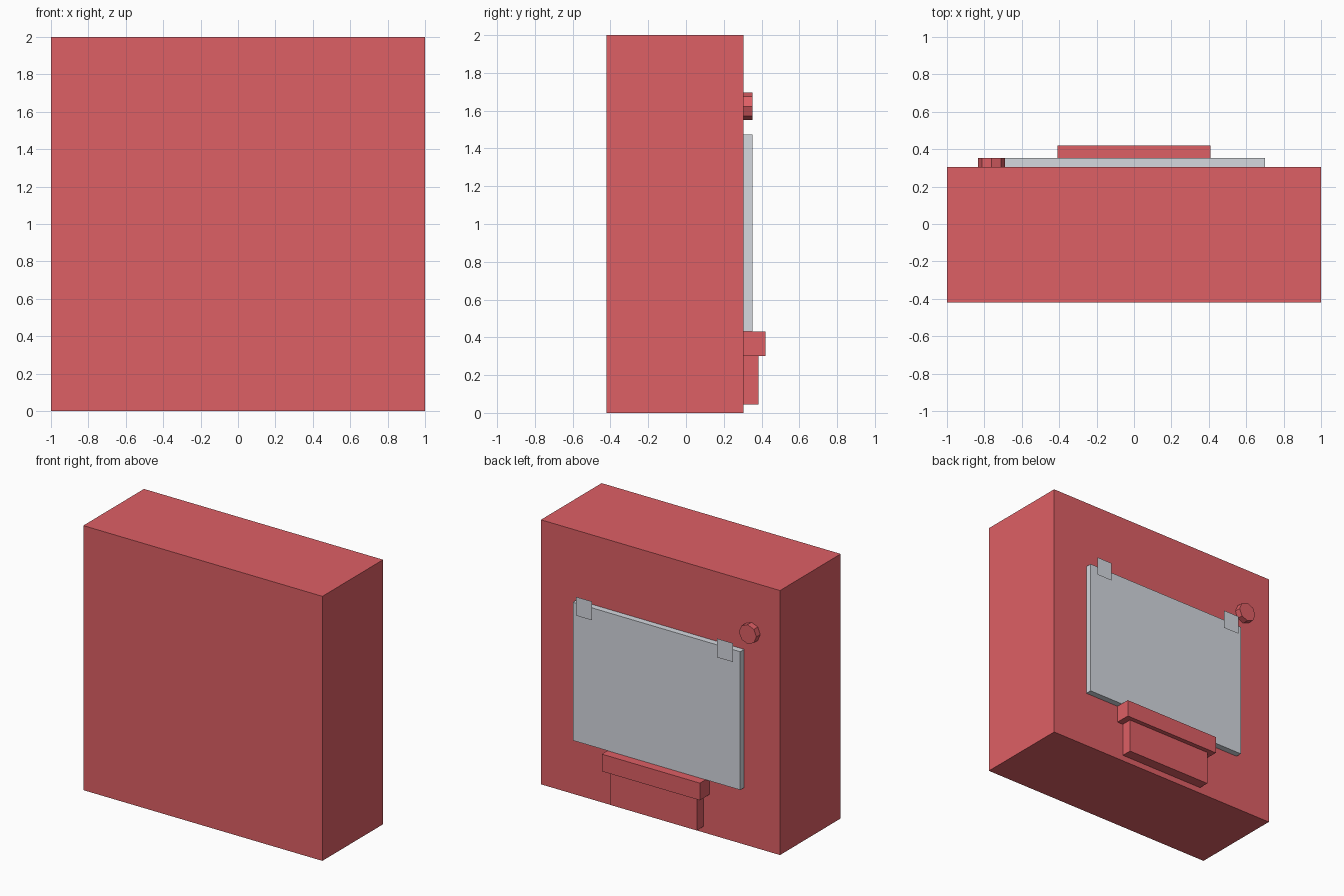
import bpy
import math

if "Cube" in bpy.data.objects:
    bpy.data.objects.remove(bpy.data.objects["Cube"])


def flat_material(name, rgb):
    mat = bpy.data.materials.new(name)
    mat.diffuse_color = (*rgb, 1.0)
    mat.use_nodes = True
    mat.node_tree.nodes["Principled BSDF"].inputs["Base Color"].default_value = mat.diffuse_color
    return mat


RED = flat_material("soft red", (0.73, 0.115, 0.13))
GREY = flat_material("light grey", (0.66, 0.69, 0.74))

BACK = 0.305  # y of the cabinet's rear wall


def box(name, mat, x, y, z):
    """Box spanning the given (min, max) ranges."""
    spans = (x, y, z)
    bpy.ops.mesh.primitive_cube_add(size=1, location=[(a + b) / 2 for a, b in spans])
    obj = bpy.context.object
    obj.name = name
    obj.scale = [b - a for a, b in spans]
    bpy.ops.object.transform_apply(location=False, rotation=False, scale=True)
    obj.data.materials.append(mat)
    return obj


# Main cabinet
box("cabinet", RED, (-1, 1), (-0.42, BACK), (0, 2))

# Raised panel on the rear wall
box("rear_panel", GREY, (-0.70, 0.70), (BACK, 0.352), (0.43, 1.475))

# Ledge and the narrower block carrying it
box("ledge", RED, (-0.41, 0.41), (BACK, 0.42), (0.30, 0.43))
box("ledge_support", RED, (-0.36, 0.36), (BACK, 0.385), (0.045, 0.30))

# Octagonal knob beside the panel's upper corner
bpy.ops.mesh.primitive_cylinder_add(
    vertices=8, radius=0.073, depth=0.047,
    location=(-0.762, BACK + 0.0235, 1.623), rotation=(math.pi / 2, 0, 0))
knob = bpy.context.object
knob.name = "knob"
knob.data.materials.append(RED)

# Paper-thin clip tabs in front of the panel's top edge
for side, label in ((1, "left"), (-1, "right")):
    bpy.ops.mesh.primitive_plane_add(
        size=1, location=(side * 0.59, 0.375, 1.465), rotation=(-math.pi / 2, 0, 0))
    clip = bpy.context.object
    clip.name = "clip_" + label
    clip.scale = (0.134, 0.142, 1)
    clip.data.materials.append(GREY)
